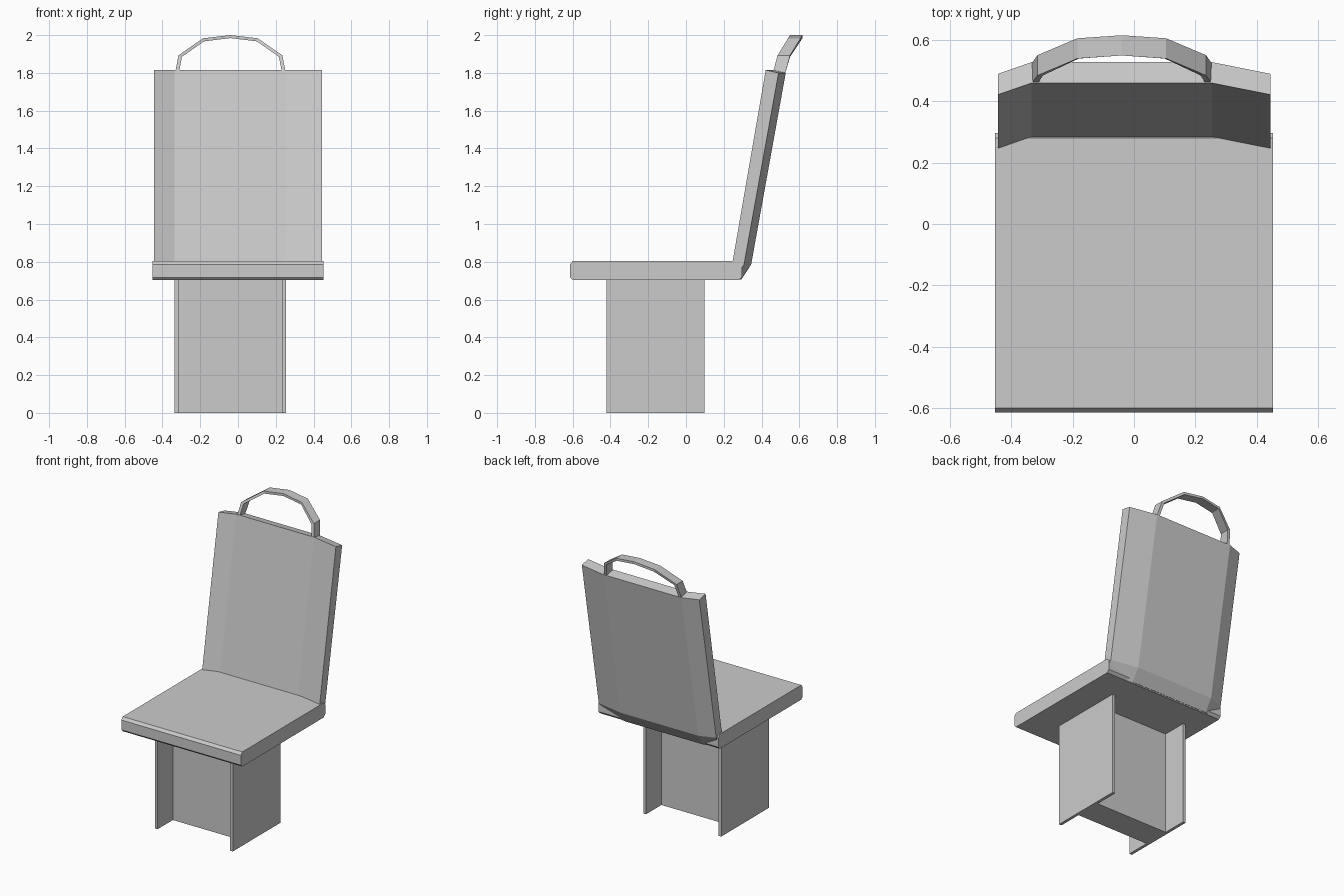
import bpy, bmesh

if "Cube" in bpy.data.objects:
    bpy.data.objects.remove(bpy.data.objects["Cube"])


def make(name, sections):
    """Loft closed rings of equal length into a capped solid."""
    bm = bmesh.new()
    rings = [[bm.verts.new(p) for p in s] for s in sections]
    n = len(rings[0])
    for a, b in zip(rings, rings[1:]):
        for i in range(n):
            j = (i + 1) % n
            bm.faces.new((a[i], a[j], b[j], b[i]))
    bm.faces.new(rings[0])
    bm.faces.new(rings[-1][::-1])
    bmesh.ops.recalc_face_normals(bm, faces=bm.faces)
    me = bpy.data.meshes.new(name)
    bm.to_mesh(me)
    bm.free()
    ob = bpy.data.objects.new(name, me)
    bpy.context.collection.objects.link(ob)
    return ob


def box(name, x0, x1, y0, y1, z0, z1):
    ring = [(y0, z0), (y1, z0), (y1, z1), (y0, z1)]
    return make(name, [[(x, y, z) for y, z in ring] for x in (x0, x1)])


# Pedestal: two side plates joined by a boxed core (slightly off-centre)
XL, XR = -0.335, 0.255
box("pedestal_plate_left", XL, XL + 0.02, -0.42, 0.097, 0, 0.71)
box("pedestal_plate_right", XR - 0.02, XR, -0.42, 0.097, 0, 0.71)
box("pedestal_core", XL + 0.02, XR - 0.02, -0.255, -0.07, 0, 0.71)

# Seat cushion: chamfered side profile run across the width
seat = [(-0.60, 0.703), (0.28, 0.703), (0.297, 0.72), (0.297, 0.785),
        (0.28, 0.803), (-0.60, 0.803), (-0.615, 0.785), (-0.615, 0.718)]
make("seat", [[(x, y, z) for y, z in seat] for x in (-0.453, 0.453)])

# Backrest: leaning profile, with side wings brought forward
back = [(0.265, 0.72), (0.285, 0.803), (0.46, 1.815),
        (0.528, 1.80), (0.345, 0.785), (0.292, 0.705)]
make("backrest", [[(x, y - wing, z) for y, z in back]
                  for x, wing in ((-0.444, 0.038), (XL, 0), (XR, 0), (0.446, 0.038))])

# Grab handle: half arch (offset from centre, height, front y), then mirrored
half = [(0.293, 0.273, 1.80, 1.80, 0.46), (0.275, 0.257, 1.893, 1.885, 0.485),
        (0.145, 0.14, 1.983, 1.967, 0.54), (0.0, 0.0, 2.0, 1.984, 0.55)]
cx = (XL + XR) / 2
arch = [(-1, h) for h in half] + [(1, h) for h in half[-2::-1]]
make("grab_handle", [[(cx + s * xo, y, zo), (cx + s * xo, y + 0.066, zo),
                      (cx + s * xi, y + 0.066, zi), (cx + s * xi, y, zi)]
                     for s, (xo, xi, zo, zi, y) in arch])
